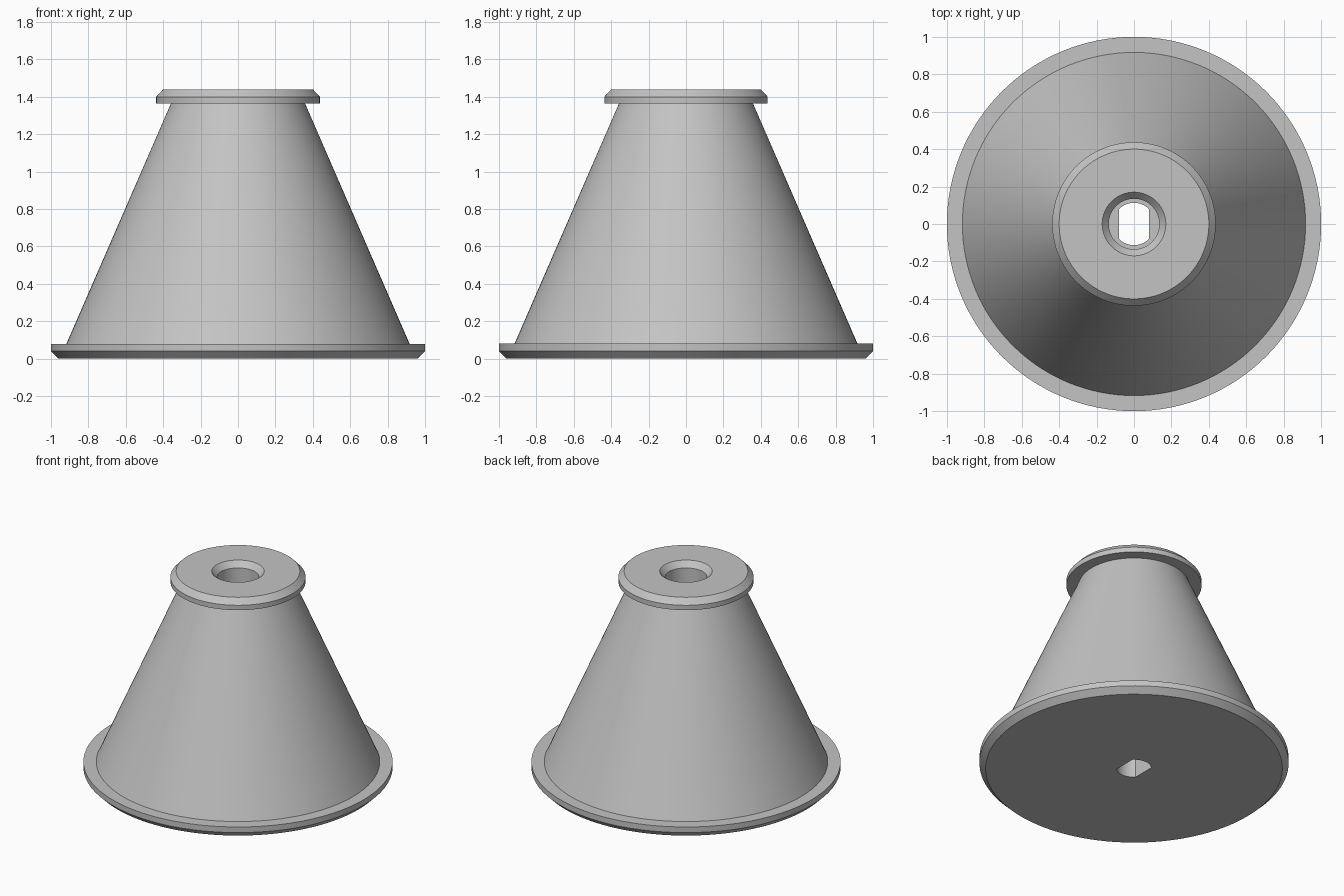
import bpy
import bmesh
import math

cube = bpy.data.objects.get("Cube")
if cube:
    bpy.data.objects.remove(cube, do_unlink=True)

SEGMENTS = 128
SLOT_RADIUS, SLOT_FLAT = 0.113, 0.08

grey = bpy.data.materials.new("light_grey")
grey.use_nodes = True
colour = (0.55, 0.55, 0.55, 1)
grey.diffuse_color = colour
grey.node_tree.nodes["Principled BSDF"].inputs["Base Color"].default_value = colour


def ring(bm, radius, z, flat=None):
    """Circle of vertices, cut by two flats at x = +-flat if given."""
    verts = []
    for i in range(SEGMENTS):
        a = math.tau * i / SEGMENTS
        x, y = radius * math.cos(a), radius * math.sin(a)
        if flat:
            x = max(-flat, min(flat, x))
        verts.append(bm.verts.new((x, y, z)))
    return verts


# Closed cross-section from the underside, up the outside and down the bore
profile = [
    (SLOT_RADIUS, 0, SLOT_FLAT),                            # slot mouth
    (0.96, 0), (1.0, 0.04), (1.0, 0.08), (0.917, 0.08),     # base flange
    (0.358, 1.365), (0.437, 1.365), (0.437, 1.40), (0.40, 1.44),  # cone, top flange
    (0.17, 1.44), (0.135, 1.40), (0.135, 0.30),             # chamfered bore
    (SLOT_RADIUS, 0.30, SLOT_FLAT),                         # ledge and slot
]

bm = bmesh.new()
rings = [ring(bm, *p) for p in profile]
for lower, upper in zip(rings, rings[1:] + rings[:1]):
    for i in range(SEGMENTS):
        j = (i + 1) % SEGMENTS
        bm.faces.new((lower[i], lower[j], upper[j], upper[i]))
bmesh.ops.recalc_face_normals(bm, faces=bm.faces)

mesh = bpy.data.meshes.new("flanged_cone")
bm.to_mesh(mesh)
bm.free()
mesh.materials.append(grey)
cone = bpy.data.objects.new("flanged_cone", mesh)
bpy.context.collection.objects.link(cone)

# Smooth round walls, sharp rims
bpy.ops.object.select_all(action="DESELECT")
cone.select_set(True)
bpy.context.view_layer.objects.active = cone
bpy.ops.object.shade_smooth_by_angle(angle=math.radians(25))
